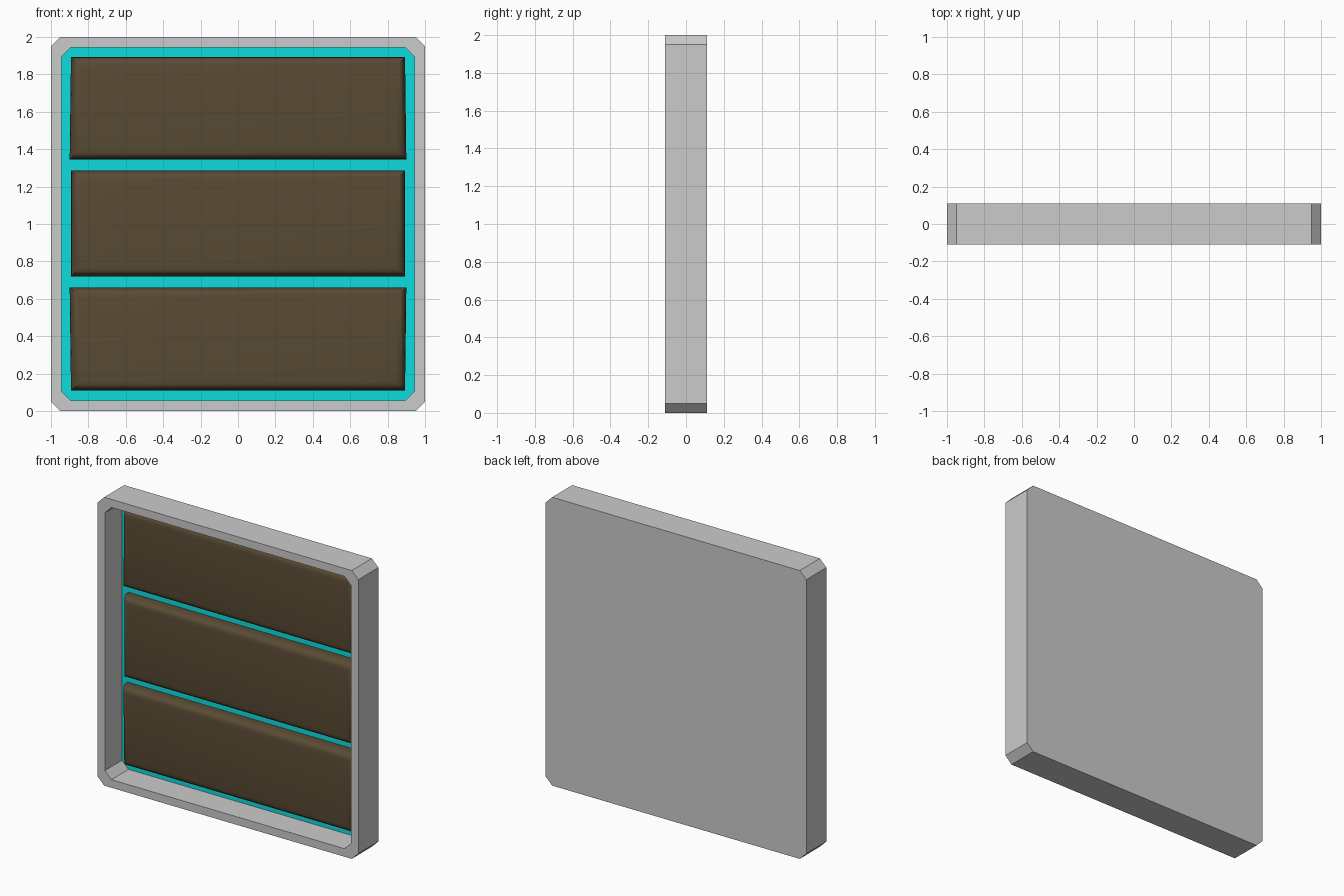
import bpy, bmesh

if "Cube" in bpy.data.objects:
    bpy.data.objects.remove(bpy.data.objects["Cube"])

FRONT, BACK, FLOOR = -0.11, 0.11, 0.077   # y of rim, rear face and recess floor


def material(name, rgb):
    m = bpy.data.materials.new(name)
    m.diffuse_color = (*rgb, 1)
    m.use_nodes = True
    m.node_tree.nodes["Principled BSDF"].inputs["Base Color"].default_value = m.diffuse_color
    return m


def add_object(name, bm, mat=None):
    mesh = bpy.data.meshes.new(name)
    bm.to_mesh(mesh)
    bm.free()
    ob = bpy.data.objects.new(name, mesh)
    bpy.context.collection.objects.link(ob)
    if mat:
        mesh.materials.append(mat)
    return ob


def octagon(bm, y, half, c=0.05):
    # chamfered square around (0, 1), counter-clockwise seen from the front
    h, k = half, half - c
    pts = [(k, -h), (h, -k), (h, k), (k, h), (-k, h), (-h, k), (-h, -k), (-k, -h)]
    return [bm.verts.new((x, y, 1 + z)) for x, z in pts]


def bridge(bm, a, b):
    for i in range(len(a)):
        j = (i + 1) % len(a)
        bm.faces.new((a[i], a[j], b[j], b[i]))


# tray frame: rear face, outer walls, rim and recess walls
bm = bmesh.new()
rings = [octagon(bm, BACK, 1), octagon(bm, FRONT, 1),
         octagon(bm, FRONT, 0.944), octagon(bm, FLOOR, 0.944)]
bm.faces.new(rings[0][::-1])
for a, b in zip(rings, rings[1:]):
    bridge(bm, a, b)
add_object("frame", bm)

# glowing backing closing the recess
bm = bmesh.new()
bm.faces.new(octagon(bm, FLOOR, 0.944))
add_object("backing", bm, material("cyan", (0.004, 0.72, 0.74)))

# three raised planks: square corners, only the front rim rounded
brown = material("brown", (0.1, 0.069, 0.034))


def plank(name, z0, z1, w0, w1, bevel=0.05, y=-0.006):
    bm = bmesh.new()
    pts = [(-w0, z0), (w0, z0), (w1, z1), (-w1, z1)]
    back = [bm.verts.new((x, FLOOR, z)) for x, z in pts]
    front = [bm.verts.new((x, y, z)) for x, z in pts]
    bridge(bm, back, front)
    bm.faces.new(front)
    rim = [e for e in bm.edges if all(v in front for v in e.verts)]
    bmesh.ops.bevel(bm, geom=rim, offset=bevel, segments=4,
                    profile=0.5, affect='EDGES')
    bmesh.ops.recalc_face_normals(bm, faces=bm.faces)
    for f in bm.faces:
        f.smooth = True
    ob = add_object(name, bm, brown)
    bpy.context.view_layer.objects.active = ob
    ob.select_set(True)
    bpy.ops.object.shade_smooth_by_angle()
    ob.select_set(False)


plank("lower_plank", 0.11, 0.66, 0.893, 0.9)
plank("middle_plank", 0.72, 1.285, 0.893, 0.893)
plank("upper_plank", 1.345, 1.893, 0.9, 0.893)
